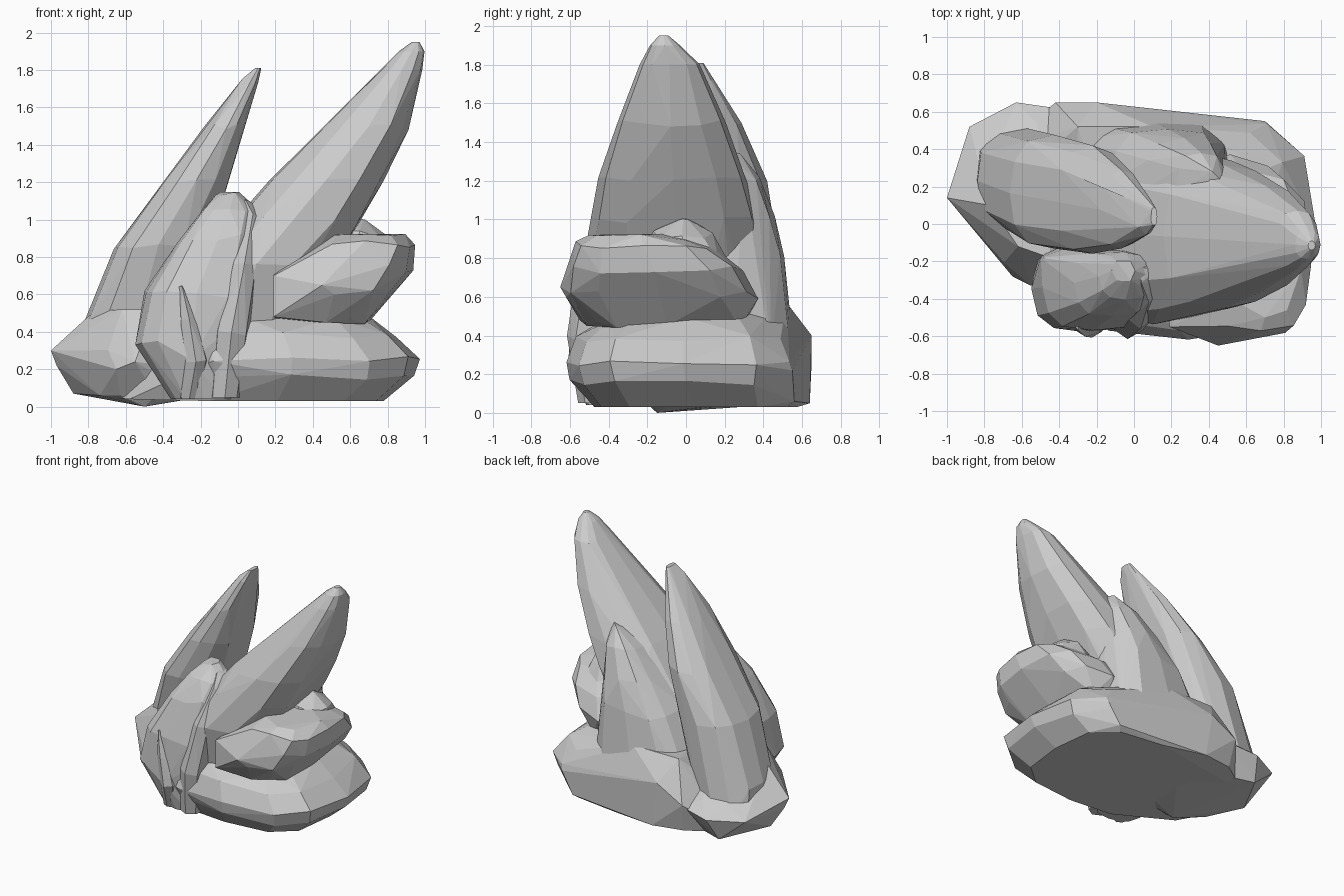
import bpy, bmesh, math, random

random.seed(7)


def rock(name, rings, sides=12, power=2.4, rough=0.07, corners=()):
    """Faceted stone: hull of rough level sections (z, x0, x1, y0, y1) plus single corner points."""
    bm = bmesh.new()
    for p in corners:
        bm.verts.new(p)
    for z, x0, x1, y0, y1 in rings:
        cx, cy, rx, ry = (x0 + x1) / 2, (y0 + y1) / 2, (x1 - x0) / 2, (y1 - y0) / 2
        for i in range(sides):
            a = 2 * math.pi * i / sides
            c, s = math.cos(a), math.sin(a)
            k = 1 - random.random() * rough
            px = math.copysign(abs(c) ** (2 / power), c) * rx * k
            py = math.copysign(abs(s) ** (2 / power), s) * ry * k
            dz = random.uniform(-0.02, 0.02) if 0.06 < z < 1.75 else 0
            bm.verts.new((cx + px, cy + py, z + dz))
    hull = bmesh.ops.convex_hull(bm, input=bm.verts[:])
    junk = {v for v in hull["geom_interior"] + hull["geom_unused"]
            if isinstance(v, bmesh.types.BMVert) and not v.link_faces}
    bmesh.ops.delete(bm, geom=list(junk), context='VERTS')
    bmesh.ops.dissolve_limit(bm, angle_limit=math.radians(4), verts=bm.verts[:], edges=bm.edges[:])
    bmesh.ops.recalc_face_normals(bm, faces=bm.faces[:])
    me = bpy.data.meshes.new(name)
    bm.to_mesh(me)
    bm.free()
    ob = bpy.data.objects.new(name, me)
    bpy.context.collection.objects.link(ob)
    return ob


# Two tall leaning spikes
rock("left_spike", [
    (0.20, -0.86, -0.35, 0.02, 0.52), (0.42, -0.85, -0.30, -0.04, 0.50),
    (0.85, -0.68, -0.17, -0.15, 0.48), (1.20, -0.41, -0.03, -0.17, 0.42),
    (1.50, -0.18, 0.05, -0.14, 0.29), (1.74, 0.02, 0.11, -0.06, 0.14),
    (1.81, 0.09, 0.125, -0.01, 0.09)])
rock("right_spike", [
    (0.30, -0.35, 0.25, -0.48, 0.48), (0.75, -0.25, 0.45, -0.56, 0.47),
    (1.00, -0.02, 0.68, -0.51, 0.40), (1.20, 0.15, 0.80, -0.47, 0.34),
    (1.50, 0.48, 0.92, -0.37, 0.21), (1.80, 0.76, 0.99, -0.25, 0.08),
    (1.90, 0.86, 1.00, -0.19, -0.03), (1.95, 0.93, 0.97, -0.14, -0.09)])
# Broad shoulder merging into the back of the right spike
rock("back_shoulder", [
    (0.30, -0.40, 0.55, -0.10, 0.58), (0.80, -0.14, 0.50, -0.10, 0.52),
    (1.03, 0.04, 0.50, -0.10, 0.46), (1.20, 0.22, 0.50, -0.05, 0.39)],
    power=2.8, corners=[(0.42, 0.28, 1.34), (0.48, 0.22, 1.34)])

# Upright stones on the front
rock("front_hump", [
    (0.04, -0.36, 0.00, -0.52, -0.20), (0.35, -0.55, 0.02, -0.59, -0.10),
    (0.60, -0.50, 0.06, -0.58, -0.10), (0.90, -0.33, 0.11, -0.50, -0.13),
    (1.06, -0.19, 0.10, -0.41, -0.15), (1.13, -0.12, 0.01, -0.31, -0.19)], power=2.7,
    corners=[(-0.54, -0.30, 0.33), (-0.50, -0.18, 0.62), (-0.25, -0.58, 0.25)])
rock("front_column", [
    (0.05, -0.16, 0.02, -0.56, -0.30), (0.40, -0.14, 0.07, -0.62, -0.25),
    (0.75, -0.05, 0.12, -0.57, -0.20), (1.02, 0.03, 0.13, -0.42, -0.20),
    (1.09, 0.03, 0.09, -0.33, -0.22)], sides=8)
rock("front_chip", [
    (0.04, -0.32, -0.20, -0.52, -0.35), (0.25, -0.30, -0.15, -0.61, -0.35),
    (0.45, -0.32, -0.20, -0.61, -0.35), (0.63, -0.32, -0.28, -0.57, -0.40)], sides=8)

# Blocky stones stacked on the right
rock("middle_rock", [
    (0.46, 0.24, 0.70, -0.52, 0.32), (0.61, 0.18, 0.85, -0.65, 0.38),
    (0.74, 0.20, 0.95, -0.63, 0.30), (0.87, 0.40, 0.96, -0.58, 0.14),
    (0.91, 0.50, 0.90, -0.50, 0.02)], power=3.0,
    corners=[(0.19, -0.55, 0.70), (0.19, -0.55, 0.48), (0.45, -0.65, 0.65)])
rock("middle_rock_ridge", [
    (0.75, 0.40, 0.85, -0.25, 0.25), (0.92, 0.50, 0.80, -0.18, 0.14),
    (1.00, 0.60, 0.68, -0.05, 0.02)], sides=8)
# Base slab runs under everything, its back edge almost straight
rock("base_slab", [
    (0.03, -0.38, 0.80, -0.50, 0.58), (0.16, -0.40, 0.97, -0.61, 0.60),
    (0.26, -0.40, 0.98, -0.63, 0.60), (0.38, -0.38, 0.86, -0.58, 0.55),
    (0.48, -0.20, 0.70, -0.46, 0.45)], power=2.9, rough=0.05,
    corners=[(-0.40, 0.60, 0.06), (-0.42, 0.65, 0.28), (-0.20, 0.65, 0.40), (0.10, 0.52, 0.57),
             (-0.30, 0.52, 0.57), (0.70, 0.55, 0.22), (0.60, 0.56, 0.06), (-0.15, 0.64, 0.05),
             (-0.70, 0.40, 0.05), (-0.80, 0.10, 0.06), (-0.58, -0.22, 0.04)])

# Low pointed stone at the left
rock("left_rock", [
    (0.06, -0.78, -0.10, -0.22, 0.48), (0.20, -0.85, -0.10, -0.26, 0.56),
    (0.32, -0.84, -0.20, -0.26, 0.54)], rough=0.05,
    corners=[(-0.50, -0.15, 0.0), (-1.0, 0.14, 0.30), (-0.97, 0.16, 0.22), (-0.88, 0.20, 0.07),
             (-0.88, 0.52, 0.22), (-0.63, 0.65, 0.22), (-0.68, 0.56, 0.05), (-0.42, 0.62, 0.25),
             (-0.55, -0.33, 0.24), (-0.65, -0.28, 0.20), (-0.77, 0.10, 0.51),
             (-0.62, -0.12, 0.52), (-0.45, -0.18, 0.52), (-0.45, 0.30, 0.48)])
